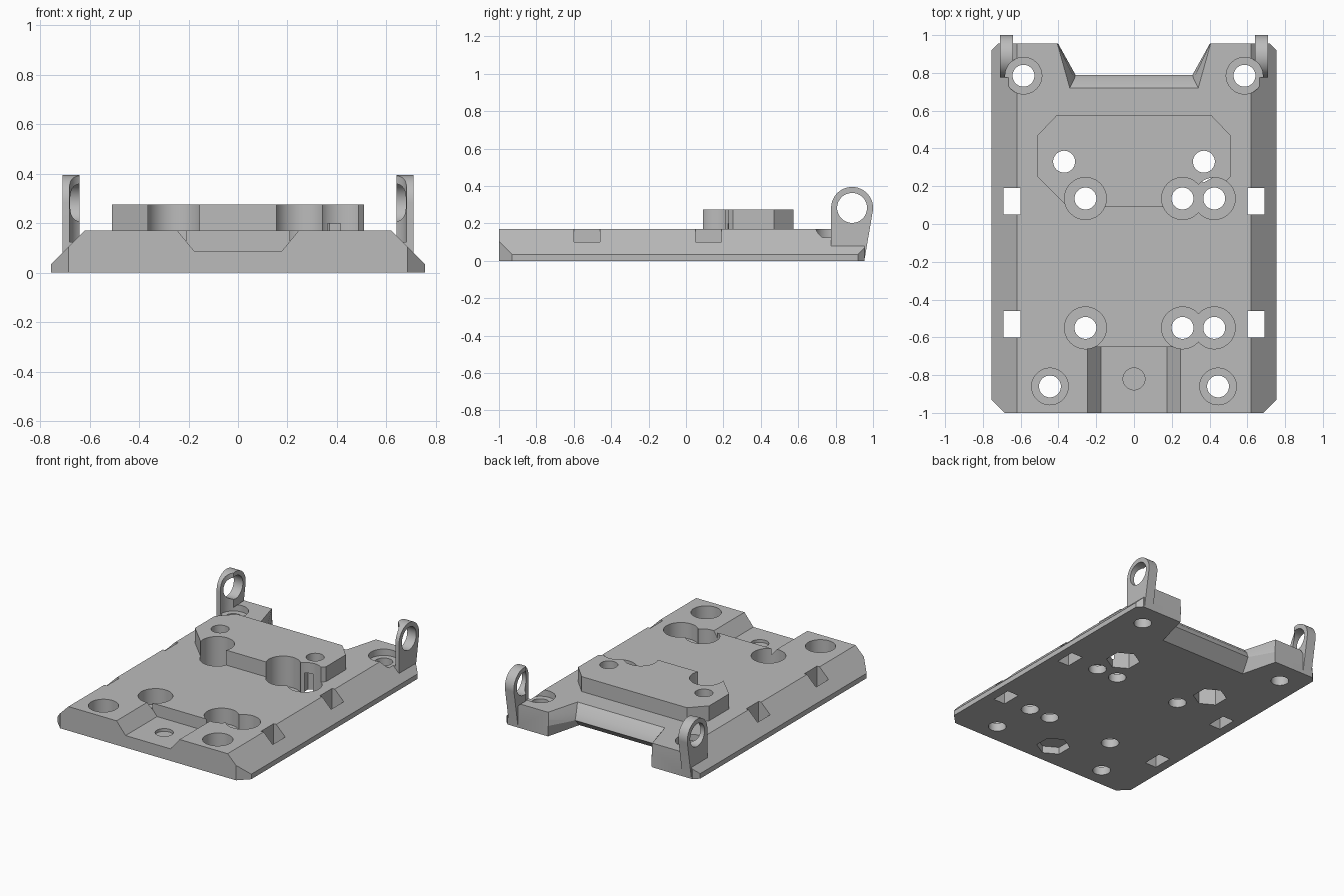
import bpy, bmesh, math

if "Cube" in bpy.data.objects:
    bpy.data.objects.remove(bpy.data.objects["Cube"], do_unlink=True)

grey = bpy.data.materials.new("plain_grey")
grey.use_nodes = True
grey.diffuse_color = (0.5, 0.5, 0.5, 1)
grey.node_tree.nodes["Principled BSDF"].inputs["Base Color"].default_value = (0.5, 0.5, 0.5, 1)


def loft(name, rings):
    """Closed solid through matching rings of points."""
    bm = bmesh.new()
    loops = [[bm.verts.new(p) for p in ring] for ring in rings]
    n = len(loops[0])
    for a, b in zip(loops, loops[1:]):
        for i in range(n):
            j = (i + 1) % n
            bm.faces.new((a[i], a[j], b[j], b[i]))
    bm.faces.new(loops[0])
    bm.faces.new(loops[-1])
    bmesh.ops.recalc_face_normals(bm, faces=bm.faces)
    mesh = bpy.data.meshes.new(name)
    bm.to_mesh(mesh)
    bm.free()
    mesh.materials.append(grey)
    obj = bpy.data.objects.new(name, mesh)
    bpy.context.collection.objects.link(obj)
    return obj


def prism(name, outline, z0, z1):
    return loft(name, [[(x, y, z) for x, y in outline] for z in (z0, z1)])


def circle(cx, cy, r, n=48, turn=0.0):
    return [(cx + r * math.cos(turn + math.tau * i / n),
             cy + r * math.sin(turn + math.tau * i / n)) for i in range(n)]


def combine(base, other, operation):
    mod = base.modifiers.new("join", "BOOLEAN")
    mod.operation, mod.solver, mod.object = operation, "EXACT", other
    bpy.context.view_layer.objects.active = base
    bpy.ops.object.modifier_apply(modifier=mod.name)
    bpy.data.objects.remove(other, do_unlink=True)


def cut(other):
    combine(plate, other, "DIFFERENCE")


def bore(x, y, r, z0, z1=0.5):
    cut(prism("bore", circle(x, y, r), z0, z1))


# Base plate with sloping long sides
half = [(0.755, 0), (0.755, 0.035), (0.62, 0.17)]
section = half + [(-x, z) for x, z in reversed(half)]
plate = loft("mounting_plate", [[(x, y, z) for x, z in section] for y in (-1, 0.955)])

# Clipped plate corners
for s in (-1, 1):
    for y, d, c in ((-1, 1, 0.07), (0.955, -1, 0.035)):
        tri = [(s * (0.755 - c - 0.1), y - d * 0.1), (s * 0.855, y - d * 0.1),
               (s * 0.855, y + d * (c + 0.1))]
        cut(prism("corner", tri, -0.1, 0.3))

# Rear notch with a ridged inner edge
rings = []
for x, y, z in ((0.348, 0.68, -0.02), (0.34, 0.70, 0), (0.31, 0.79, 0.075),
                (0.315, 0.77, 0.12), (0.34, 0.72, 0.17), (0.35, 0.70, 0.19)):
    rings.append([(-x, y, z), (x, y, z), (0.41, 0.97, z), (-0.41, 0.97, z)])
cut(loft("notch", rings))

# Front recess with sloping sides
recess = [(-0.175, 0.085), (0.175, 0.085), (0.245, 0.17), (0.245, 0.3), (-0.245, 0.3), (-0.245, 0.17)]
cut(loft("recess", [[(x, y, z) for x, z in recess] for y in (-1.1, -0.65)]))

# Raised block with clipped corners
right = [(0.35, 0.09), (0.51, 0.25), (0.51, 0.47), (0.41, 0.575)]
block = right + [(-x, y) for x, y in reversed(right)]
combine(plate, prism("raised_block", block, 0.1, 0.275), "UNION")

# Hinge ears at the rear corners
cy, cz, r = 0.888, 0.283, 0.112
arc = [(cy + r * math.cos(a), cz + r * math.sin(a))
       for a in (math.radians(-8 + 188 * i / 32) for i in range(33))]
ear = arc + [(0.776, 0.01), (0.955, 0.01)]
for s in (-1, 1):
    combine(plate, loft("hinge_ear", [[(s * x, y, z) for y, z in ear] for x in (0.64, 0.71)]), "UNION")
    cut(loft("pin_hole", [[(s * x, y, z) for y, z in circle(cy, cz, 0.08)] for x in (0.6, 0.75)]))

# Stepped screw holes: x, y, head radius, head floor
screws = [(x, y, 0.111, 0.06) for x in (-0.257, 0.257, 0.425) for y in (0.135, -0.55)]
for s in (-1, 1):
    screws += [(s * 0.585, 0.785, 0.097, 0.125), (s * 0.445, -0.86, 0.097, 0.06)]
for x, y, head, floor in screws:
    bore(x, y, head, floor)
    bore(x, y, 0.058, -0.1)

# Bolt holes with hexagonal nut pockets underneath
for x, y, depth in ((-0.37, 0.33, 0.2), (0.37, 0.33, 0.2), (0, -0.82, 0.05)):
    cut(prism("nut_pocket", circle(x, y, 0.11, 6, math.pi / 2), -0.1, depth))
    bore(x, y, 0.058, depth - 0.02 if depth > 0.1 else 0.065)

# Strap slots through the sloping sides
for s in (-1, 1):
    for y in (0.05, -0.6):
        slot = [(s * 0.6, y), (s * 0.69, y), (s * 0.69, y + 0.14), (s * 0.6, y + 0.14)]
        cut(prism("slot", slot, -0.1, 0.4))

# Smooth the round walls, keep edges sharp
bpy.ops.object.select_all(action="DESELECT")
plate.select_set(True)
bpy.context.view_layer.objects.active = plate
bpy.ops.object.shade_smooth_by_angle(angle=math.radians(25))
